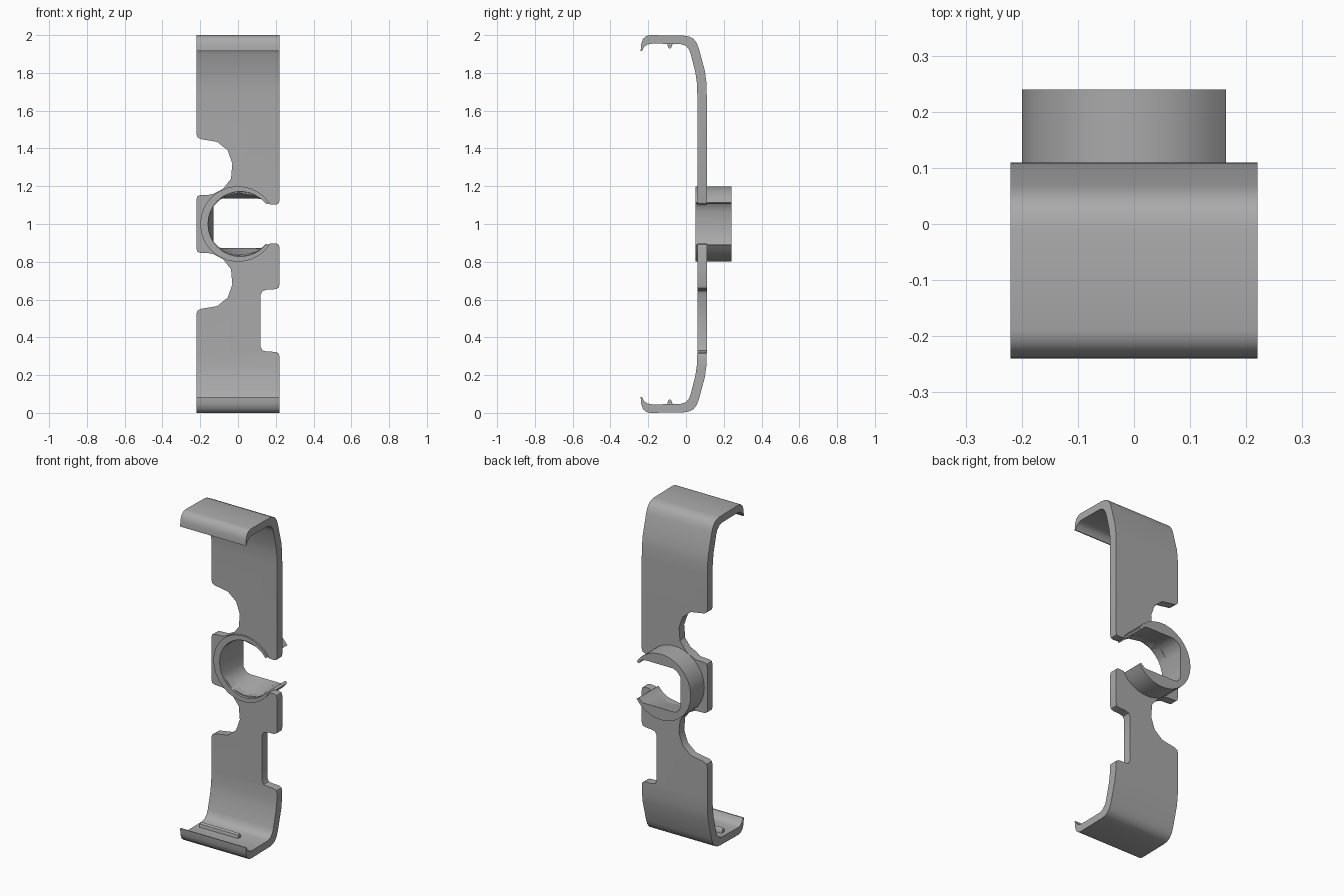
import bpy
import bmesh
import math

cube = bpy.data.objects.get("Cube")
if cube:
    bpy.data.objects.remove(cube, do_unlink=True)

grey = bpy.data.materials.new("mid_grey")
grey.use_nodes = True
colour = (0.4, 0.4, 0.4, 1)
grey.diffuse_color = colour
grey.node_tree.nodes["Principled BSDF"].inputs["Base Color"].default_value = colour


def finish(name, bm):
    bmesh.ops.recalc_face_normals(bm, faces=bm.faces)
    mesh = bpy.data.meshes.new(name)
    bm.to_mesh(mesh)
    bm.free()
    mesh.materials.append(grey)
    obj = bpy.data.objects.new(name, mesh)
    bpy.context.collection.objects.link(obj)
    return obj


def smooth(obj):
    bpy.ops.object.select_all(action="DESELECT")
    obj.select_set(True)
    bpy.context.view_layer.objects.active = obj
    bpy.ops.object.shade_smooth_by_angle(angle=math.radians(32))


def prism(name, points, place, start, end):
    """Extrude a flat outline; place(u, v, depth) gives the 3D position."""
    bm = bmesh.new()
    a = [bm.verts.new(place(u, v, start)) for u, v in points]
    b = [bm.verts.new(place(u, v, end)) for u, v in points]
    bm.faces.new(a)
    bm.faces.new(b[::-1])
    for i in range(len(a)):
        j = (i + 1) % len(a)
        bm.faces.new((a[i], a[j], b[j], b[i]))
    return finish(name, bm)


def side(y, z, x):
    return (x, y, z)


def front(x, z, y):
    return (x, y, z)


def flip(points):
    """Mirror about mid height, keeping the path order continuous."""
    return [(u, 2 - v) for u, v in reversed(points)]


# Bent strip: side profile with hooked ends
outer = [(0.11, 1.68), (0.108, 1.75), (0.1, 1.81), (0.068, 1.93), (0.056, 1.96),
         (0.038, 1.982), (0.015, 1.993), (-0.01, 1.997), (-0.19, 2.0), (-0.21, 1.995),
         (-0.228, 1.98), (-0.238, 1.95), (-0.24, 1.915)]
inner = [(-0.234, 1.915), (-0.222, 1.937), (-0.205, 1.95), (-0.18, 1.955),
         (-0.03, 1.953), (-0.005, 1.945), (0.015, 1.925), (0.025, 1.9),
         (0.05, 1.8), (0.057, 1.75), (0.06, 1.68)]
top = outer + inner
strip = prism("clip_strip", top + flip(top), side, -0.3, 0.3)

# Front outline with the scooped left edge, hooked slot and lower right notch
notch = [(0.22, 0.3), (0.215, 0.315), (0.2, 0.323), (0.15, 0.325), (0.13, 0.33),
         (0.12, 0.35), (0.12, 0.625), (0.13, 0.645), (0.15, 0.652), (0.2, 0.655),
         (0.215, 0.662), (0.22, 0.68)]
slot = [(0.22, 0.875), (0.215, 0.892), (0.2, 0.898), (0.165, 0.895), (0.09, 0.85),
        (0, 0.835), (-0.08, 0.855), (-0.14, 0.915), (-0.165, 1)]
scoop = [(-0.22, 1.475), (-0.215, 1.46), (-0.2, 1.45), (-0.11, 1.435), (-0.055, 1.39),
         (-0.03, 1.32), (-0.037, 1.24), (-0.08, 1.185), (-0.13, 1.16), (-0.15, 1.155),
         (-0.2, 1.153), (-0.215, 1.147), (-0.22, 1.13)]
outline = ([(0.22, -0.1)] + notch + slot + flip(slot)[1:] + [(0.22, 2.1), (-0.22, 2.1)]
           + scoop + flip(scoop) + [(-0.22, -0.1)])
cutter = prism("outline_cutter", outline, front, -0.5, 0.5)
cutter.hide_render = True

mod = strip.modifiers.new("outline", "BOOLEAN")
mod.operation = "INTERSECT"
mod.solver = "EXACT"
mod.object = cutter
bpy.context.view_layer.objects.active = strip
bpy.ops.object.modifier_apply(modifier="outline")
bpy.data.objects.remove(cutter, do_unlink=True)
smooth(strip)

# Open ring: round at the front, narrowing to a squarer bore at the back
bm = bmesh.new()
rows = []
steps = 24
for i in range(steps + 1):
    angle = math.radians(35 + 290 * i / steps)
    c, s = math.cos(angle), math.sin(angle)
    bore = 0.172 + 0.013 * c
    back_x, back_z = max(bore * c, -0.13), max(-0.128, min(0.135, bore * s))
    section = [(0.2 * c, 0.05, 0.2 * s), (0.2 * c, 0.24, 0.2 * s),
               (back_x, 0.24, back_z), (bore * c, 0.05, bore * s)]
    rows.append([bm.verts.new((x, y, z + 1)) for x, y, z in section])
for a, b in zip(rows, rows[1:]):
    for k in range(4):
        m = (k + 1) % 4
        bm.faces.new((a[k], a[m], b[m], b[k]))
bm.faces.new(rows[0])
bm.faces.new(rows[-1][::-1])
smooth(finish("open_ring", bm))

# Small grip ribs inside both hooked ends
rib = [(-0.1, 0.04), (-0.095, 0.065), (-0.085, 0.073), (-0.077, 0.065), (-0.068, 0.04)]
prism("lower_rib", rib, side, -0.19, 0.07)
prism("upper_rib", flip(rib), side, -0.19, 0.07)
